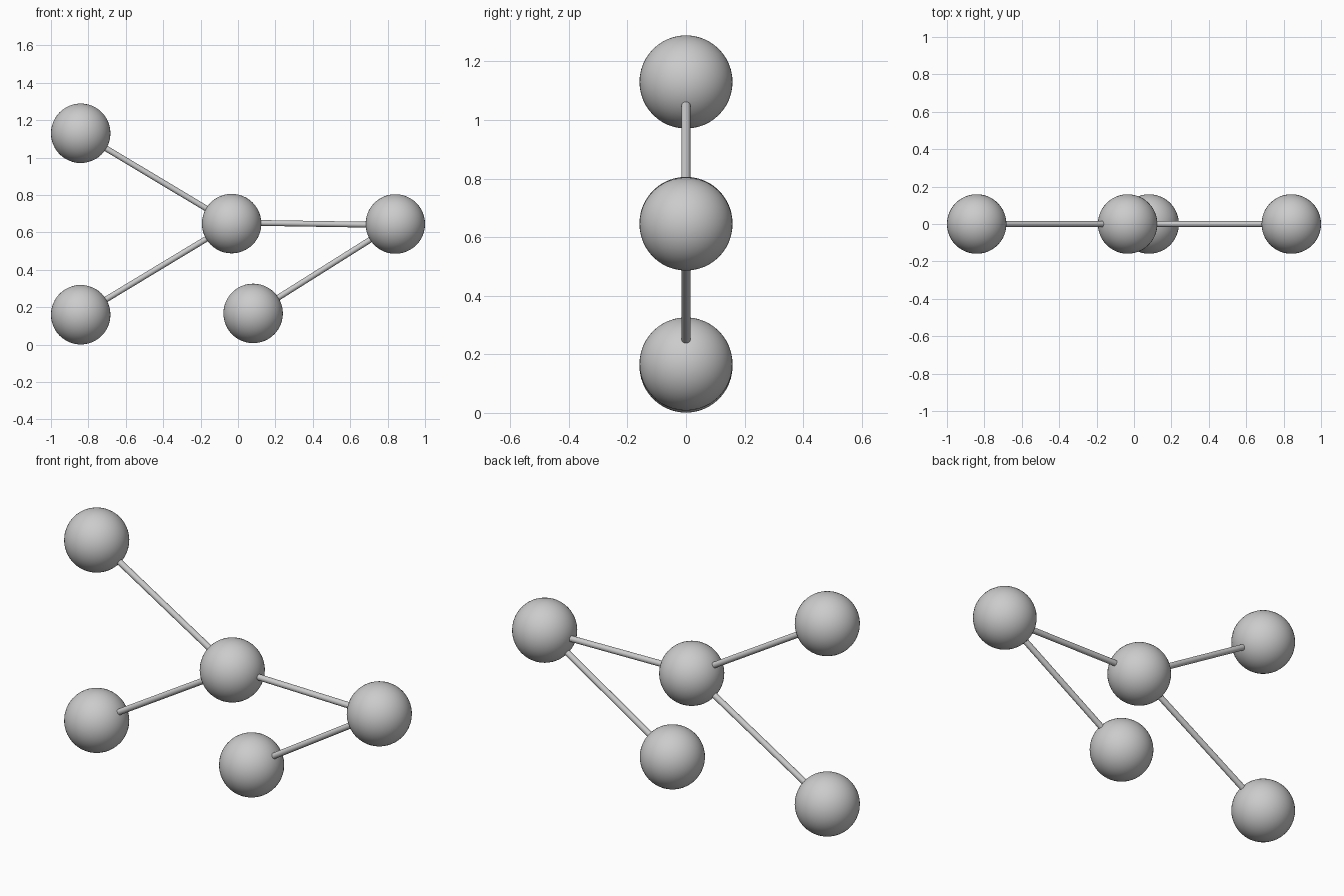
import bpy
from mathutils import Vector

if "Cube" in bpy.data.objects:
    bpy.data.objects.remove(bpy.data.objects["Cube"])

BALL_R = 0.159
ROD_R = 0.0155

# Ball centres, all in the y = 0 plane
balls = {
    "upper_left_ball": Vector((-0.841, 0, 1.13)),
    "lower_left_ball": Vector((-0.841, 0, 0.16)),
    "centre_ball": Vector((-0.034, 0, 0.647)),
    "right_ball": Vector((0.841, 0, 0.645)),
    "lower_right_ball": Vector((0.081, 0, 0.167)),
}


def add_ball(name, centre):
    bpy.ops.mesh.primitive_uv_sphere_add(
        segments=48, ring_count=24, radius=BALL_R, location=centre)
    bpy.context.object.name = name
    bpy.ops.object.shade_smooth()


def add_rod(name, a, b):
    axis = b - a
    bpy.ops.mesh.primitive_cylinder_add(
        vertices=24, radius=ROD_R, depth=axis.length, location=(a + b) / 2,
        rotation=axis.to_track_quat('Z', 'Y').to_euler())
    bpy.context.object.name = name
    bpy.ops.object.shade_smooth_by_angle()


# Balls
for name, centre in balls.items():
    add_ball(name, centre)

# Connecting rods, ending just inside each ball
rods = [
    ("upper_left_rod", "centre_ball", "upper_left_ball"),
    ("lower_left_rod", "centre_ball", "lower_left_ball"),
    ("middle_rod", "centre_ball", "right_ball"),
    ("lower_right_rod", "right_ball", "lower_right_ball"),
]
for name, start, end in rods:
    a, b = balls[start], balls[end]
    inset = (b - a).normalized() * BALL_R * 0.9
    # The middle rod slopes down very slightly to the right
    tilt = Vector((0, 0, 0.004 if name == "middle_rod" else 0))
    add_rod(name, a + inset + tilt, b - inset - tilt)
